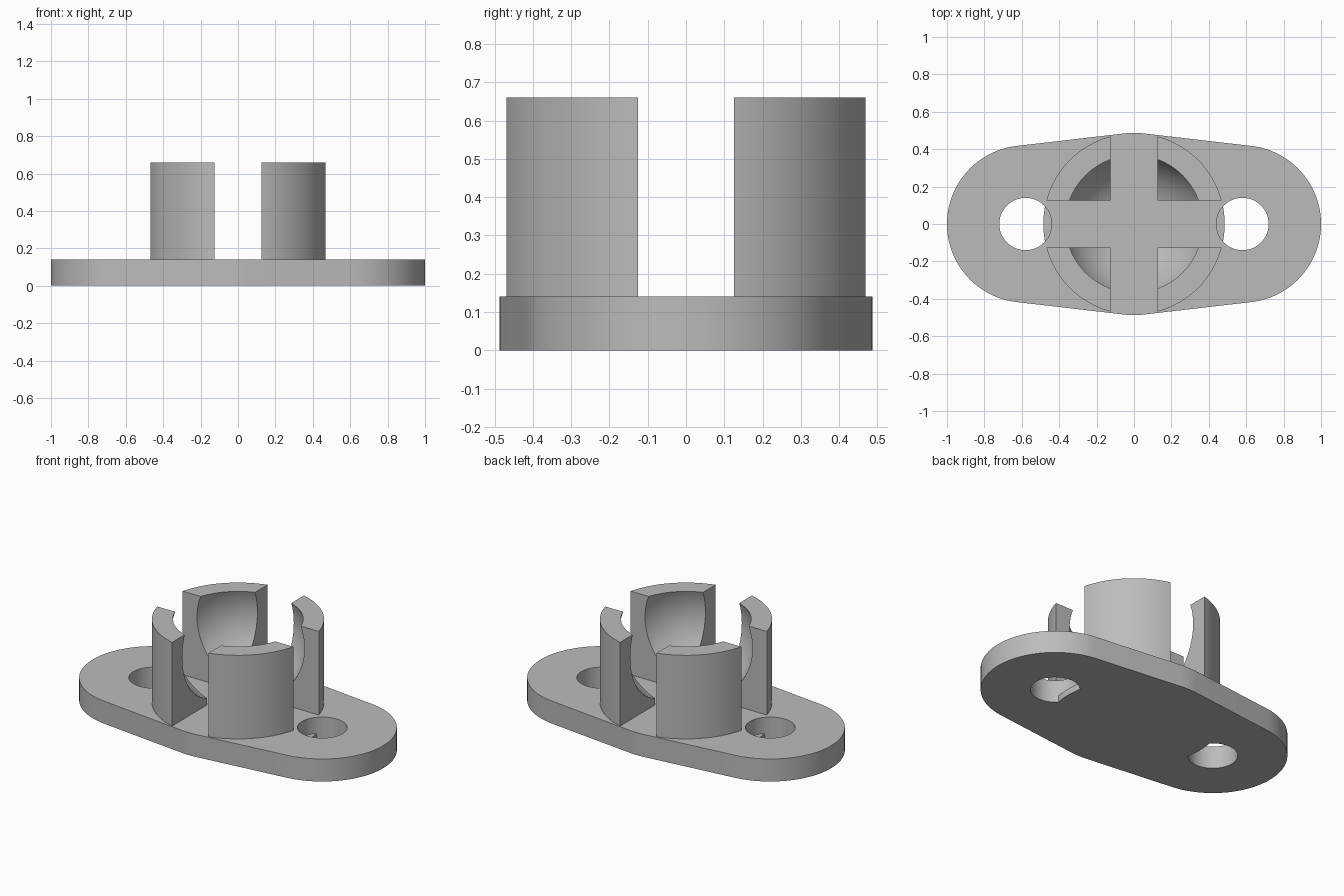
import bpy, bmesh
from math import asin, cos, sin, pi, radians
from mathutils import Matrix

default = bpy.data.objects.get("Cube")
if default:
    bpy.data.objects.remove(default, do_unlink=True)

grey = bpy.data.materials.new("plain grey")
grey.use_nodes = True
grey.diffuse_color = (0.5, 0.5, 0.5, 1)
grey.node_tree.nodes["Principled BSDF"].inputs["Base Color"].default_value = (0.5, 0.5, 0.5, 1)

PLATE_TOP, SOCKET_TOP = 0.14, 0.66
HOLE_X, HOLE_R, END_R = 0.58, 0.14, 0.42
SOCKET_R, MID_R = 0.485, 0.487
SLOT = 0.25


def make(name, bm):
    mesh = bpy.data.meshes.new(name)
    bmesh.ops.recalc_face_normals(bm, faces=bm.faces)
    bm.to_mesh(mesh)
    bm.free()
    obj = bpy.data.objects.new(name, mesh)
    bpy.context.collection.objects.link(obj)
    mesh.materials.append(grey)
    return obj


def prism(name, points, z0, z1):
    bm = bmesh.new()
    face = bm.faces.new([bm.verts.new((x, y, z0)) for x, y in points])
    top = bmesh.ops.extrude_face_region(bm, geom=[face])["geom"]
    verts = [v for v in top if isinstance(v, bmesh.types.BMVert)]
    bmesh.ops.translate(bm, verts=verts, vec=(0, 0, z1 - z0))
    return make(name, bm)


def arc(cx, r, a0, a1, n):
    angles = [a0 + (a1 - a0) * i / n for i in range(n + 1)]
    return [(cx + r * cos(a), r * sin(a)) for a in angles]


def cylinder(name, cx, r, z0, z1, n=96):
    return prism(name, arc(cx, r, 0, 2 * pi, n)[:-1], z0, z1)


def cut(obj, cutter):
    """Subtract the cutter, bake the result and remove the cutter."""
    cutter.hide_render = True
    mod = obj.modifiers.new("cut", "BOOLEAN")
    mod.operation, mod.solver, mod.object = "DIFFERENCE", "EXACT", cutter
    graph = bpy.context.evaluated_depsgraph_get()
    graph.update()
    baked = bpy.data.meshes.new_from_object(obj.evaluated_get(graph))
    obj.modifiers.clear()
    obj.data = baked
    bpy.data.objects.remove(cutter, do_unlink=True)


# Base plate: two end circles and a wider middle circle joined by tangents
tilt = pi / 2 - asin((MID_R - END_R) / HOLE_X)
outline = (arc(HOLE_X, END_R, -tilt, tilt, 48)
           + arc(0, MID_R, tilt, pi - tilt, 6)
           + arc(-HOLE_X, END_R, pi - tilt, pi + tilt, 48)
           + arc(0, MID_R, pi + tilt, 2 * pi - tilt, 6))
plate = prism("base_plate", outline, 0, PLATE_TOP)

# Screw holes, each keeping a thin lip of the socket floor at the bottom
for side in (-1, 1):
    hole = cylinder("hole_cutter", side * HOLE_X, HOLE_R, -0.05, 0.2, 64)
    cut(hole, cylinder("lip_cutter", 0, SOCKET_R, -0.1, 0.04))
    cut(plate, hole)

# Socket: cylinder hollowed by a ball and split into four posts by crossed slots
socket = cylinder("socket_posts", 0, SOCKET_R, PLATE_TOP - 0.01, SOCKET_TOP)
bm = bmesh.new()
bmesh.ops.create_uvsphere(bm, u_segments=96, v_segments=48, radius=0.39,
                          matrix=Matrix.Translation((0, 0, 0.528)))
cut(socket, make("ball_cutter", bm))
for sx, sy in ((SLOT, 2), (2, SLOT)):
    bm = bmesh.new()
    bmesh.ops.create_cube(bm, size=1, matrix=Matrix.Diagonal((sx, sy, 2, 1)))
    cut(socket, make("slot_cutter", bm))

# Smooth curved walls, crisp edges
for obj in (plate, socket):
    obj.data.shade_smooth()
    obj.data.set_sharp_from_angle(angle=radians(30))
